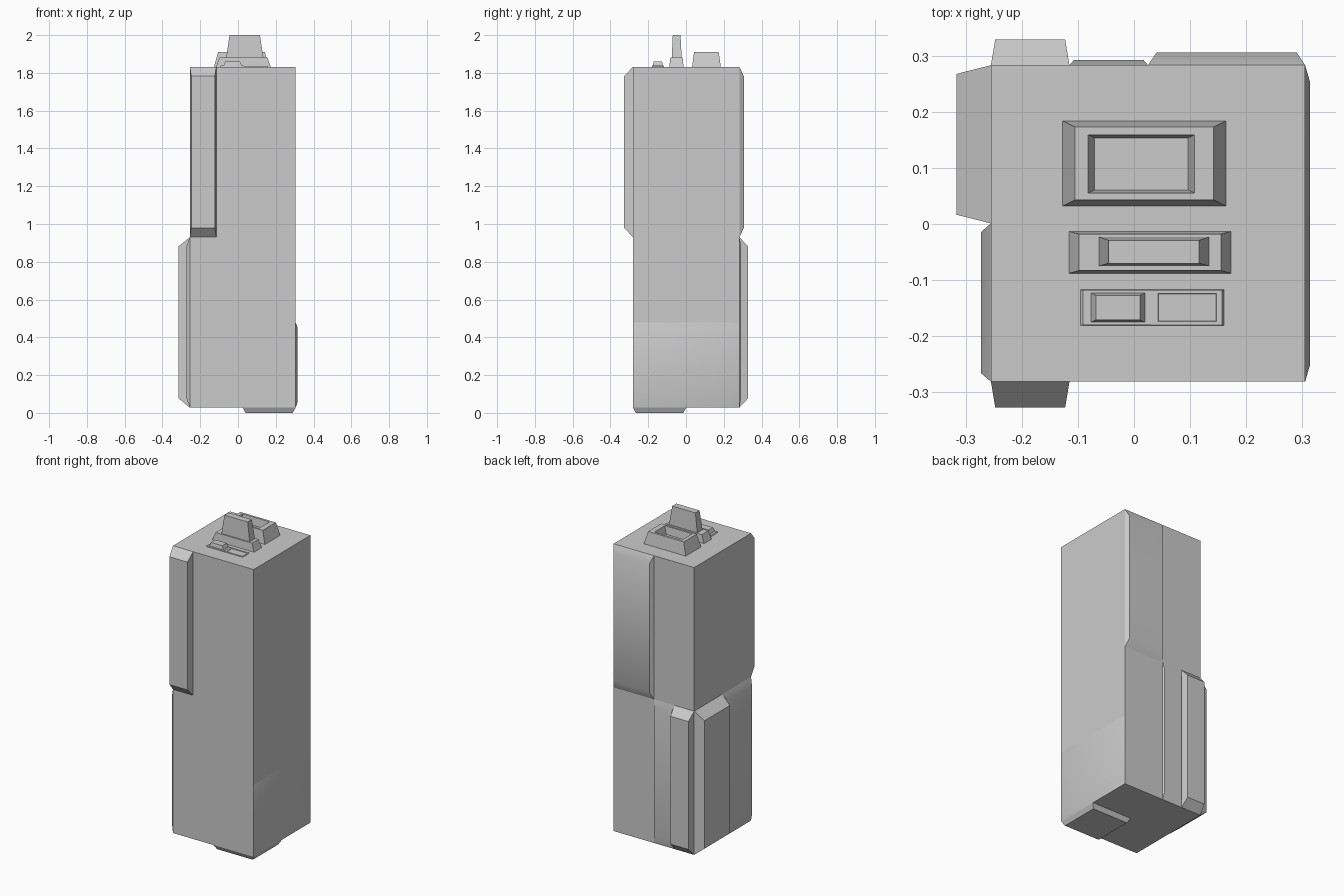
import bpy, bmesh

if "Cube" in bpy.data.objects:
    bpy.data.objects.remove(bpy.data.objects["Cube"])

X0, X1 = -0.255, 0.305      # tower core extents
Y0, Y1 = -0.281, 0.283
Z0, Z1 = 0.028, 1.832
ZM = (Z0 + Z1) / 2
XQ = [X0 + (X1 - X0) * i / 4 for i in range(5)]
YM = 0.001


def loft(name, axis, sections):
    """Loft rectangles (height, a0, a1, b0, b1) along axis 0=x, 1=y, 2=z."""
    bm = bmesh.new()
    rings = []
    for h, a0, a1, b0, b1 in sections:
        ring = []
        for a, b in ((a0, b0), (a1, b0), (a1, b1), (a0, b1)):
            co = [a, b]
            co.insert(axis, h)
            ring.append(bm.verts.new(co))
        rings.append(ring)
    bm.faces.new(rings[0])
    bm.faces.new(rings[-1])
    for r, s in zip(rings, rings[1:]):
        for i in range(4):
            j = (i + 1) % 4
            bm.faces.new((r[i], r[j], s[j], s[i]))
    bmesh.ops.recalc_face_normals(bm, faces=bm.faces)
    mesh = bpy.data.meshes.new(name)
    bm.to_mesh(mesh)
    bm.free()
    obj = bpy.data.objects.new(name, mesh)
    bpy.context.collection.objects.link(obj)
    return obj


def panel(name, axis, base, top, a0, a1, b0, b1, taper=0.055):
    """Raised wall panel whose outer face shrinks in proportion to its size."""
    da, db = (a1 - a0) * taper, (b1 - b0) * taper
    return loft(name, axis, [(base, a0, a1, b0, b1),
                             (top, a0 + da, a1 - da, b0 + db, b1 - db)])


# Main body
loft("tower_body", 2, [(Z0, X0, X1, Y0, Y1), (Z1, X0, X1, Y0, Y1)])

# Wall panels
panel("front_panel", 1, Y0, -0.327, XQ[0], XQ[1], ZM, Z1)
panel("back_upper_panel", 1, Y1, 0.306, XQ[2], XQ[4], ZM, Z1)
panel("back_lower_outer_panel", 1, Y1, 0.329, XQ[0], XQ[1], Z0, ZM)
panel("back_lower_inner_panel", 1, Y1, 0.292, XQ[1], XQ[2], Z0, ZM)
panel("left_back_panel", 0, X0, -0.316, YM, Y1, Z0, ZM)
panel("left_front_panel", 0, X0, -0.273, Y0, YM, Z0, ZM)
panel("right_lower_panel", 0, X1, 0.314, Y0, Y1, Z0, (Z0 + ZM) / 2)

# Underside panel
panel("underside_panel", 2, Z0, 0.0, XQ[2], XQ[4], Y0, YM)

# Roof: hollow tray at the back
loft("roof_tray", 2, [(Z1, -0.127, 0.164, 0.032, 0.184),
                      (1.911, -0.105, 0.142, 0.043, 0.173),
                      (1.911, -0.082, 0.108, 0.055, 0.159),
                      (1.862, -0.070, 0.096, 0.061, 0.153)])

# Roof: stepped fin in the middle
loft("roof_fin", 2, [(Z1, -0.116, 0.173, -0.088, -0.013),
                     (1.882, -0.098, 0.155, -0.083, -0.018),
                     (1.882, -0.062, 0.134, -0.075, -0.023),
                     (2.0, -0.045, 0.116, -0.070, -0.029)])

# Roof: low front plate with a small block and a shallow recess
loft("roof_plate_left", 2, [(Z1, -0.095, 0.030, -0.181, -0.117),
                            (1.838, -0.091, 0.030, -0.180, -0.118),
                            (1.838, -0.077, 0.020, -0.175, -0.123),
                            (1.861, -0.068, 0.011, -0.171, -0.127)])
loft("roof_plate_right", 2, [(Z1, 0.030, 0.160, -0.181, -0.117),
                             (1.837, 0.030, 0.157, -0.180, -0.118),
                             (1.837, 0.043, 0.147, -0.174, -0.124),
                             (1.834, 0.044, 0.146, -0.173, -0.125)])

# Soft shading across the shallow panel edges
for obj in bpy.data.objects:
    obj.select_set(True)
    bpy.context.view_layer.objects.active = obj
bpy.ops.object.shade_smooth_by_angle()
